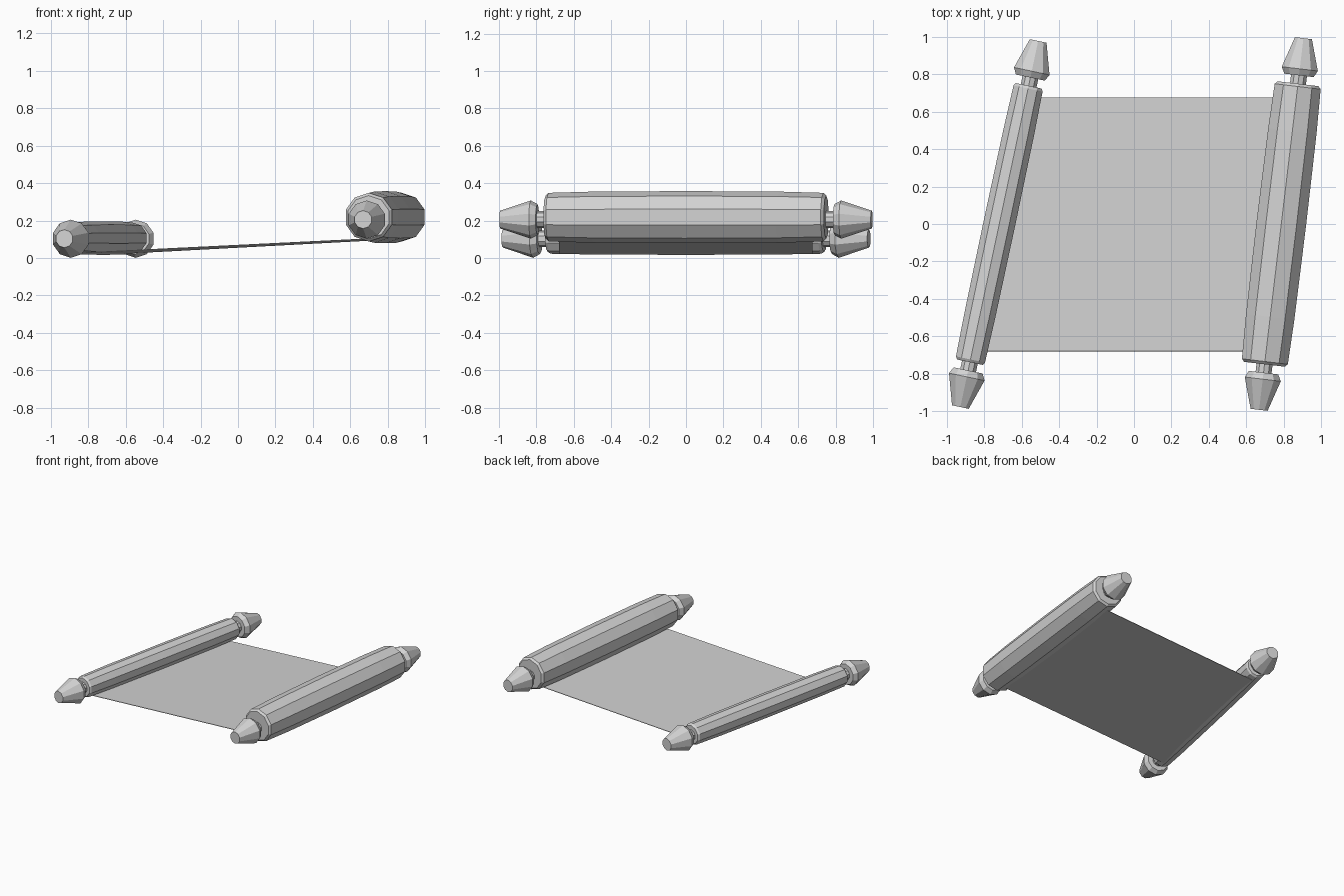
import bpy, bmesh, math
from mathutils import Vector, Matrix

cube = bpy.data.objects.get("Cube")
if cube:
    bpy.data.objects.remove(cube)

grey = bpy.data.materials.new("plain_grey")
colour = (0.65, 0.65, 0.65, 1)
grey.diffuse_color = colour
grey.use_nodes = True
grey.node_tree.nodes["Principled BSDF"].inputs["Base Color"].default_value = colour


def add_object(name, bm, matrix=Matrix()):
    bmesh.ops.recalc_face_normals(bm, faces=bm.faces)
    mesh = bpy.data.meshes.new(name)
    bm.to_mesh(mesh)
    bm.free()
    mesh.materials.append(grey)
    obj = bpy.data.objects.new(name, mesh)
    obj.matrix_world = matrix
    bpy.context.collection.objects.link(obj)
    return obj


def turned(name, profile, sides, matrix):
    """Closed faceted solid from (distance along y, radius) pairs."""
    bm = bmesh.new()
    rings = []
    for d, r in profile:
        angles = [math.tau * i / sides for i in range(sides)]
        rings.append([bm.verts.new((r * math.sin(a), d, r * math.cos(a))) for a in angles])
    for lower, upper in zip(rings, rings[1:]):
        for i in range(sides):
            j = (i + 1) % sides
            bm.faces.new((lower[i], lower[j], upper[j], upper[i]))
    bm.faces.new(rings[0])
    bm.faces.new(rings[-1])
    return add_object(name, bm, matrix)


def roller(side, centre, degrees, radius, lift):
    """Rolled paper on a rod with a pointed knob at each end."""
    turn = Matrix.Rotation(math.radians(-degrees), 4, 'Z')
    place = Matrix.Translation(centre) @ turn
    # Paper roll, slightly fuller in the middle, with chamfered ends
    half = [(0.755, radius * 0.86), (0.74, radius * 0.97), (0.5, radius * 1.02)]
    profile = [(-d, r) for d, r in half] + [(0, radius * 1.04)] + half[::-1]
    turned(side + "_paper_roll", profile, 10, Matrix.Translation((0, 0, lift)) @ place)
    # Rod through the roll
    turned(side + "_rod", [(-0.82, 0.045), (0.82, 0.045)], 10, place)
    # Knobs
    for end, s in (("front", -1), ("back", 1)):
        knob = [(s * 0.8, 0.083), (s * 0.835, 0.102), (s * 1.0, 0.048)]
        turned(f"{side}_{end}_knob", knob, 10, place)
    return place


right_place = roller("right", (-0.72, 0, 0.103), 12, 0.086, 0.003)
left_place = roller("left", (0.787, 0, 0.205), 6.8, 0.134, 0.013)

# Open sheet stretched between the undersides of the two rolls
bm = bmesh.new()
corners = []
for place, y, z in ((right_place, -0.68, 0.026), (left_place, -0.68, 0.103),
                    (left_place, 0.677, 0.103), (right_place, 0.677, 0.026)):
    axis = place.to_3x3() @ Vector((0, 1, 0))
    x = place.translation.x + axis.x / axis.y * y
    corners.append(bm.verts.new((x, y, z)))
bm.faces.new(corners)
sheet = add_object("paper_sheet", bm)
solid = sheet.modifiers.new("thickness", 'SOLIDIFY')
solid.thickness = 0.004
solid.offset = 0
